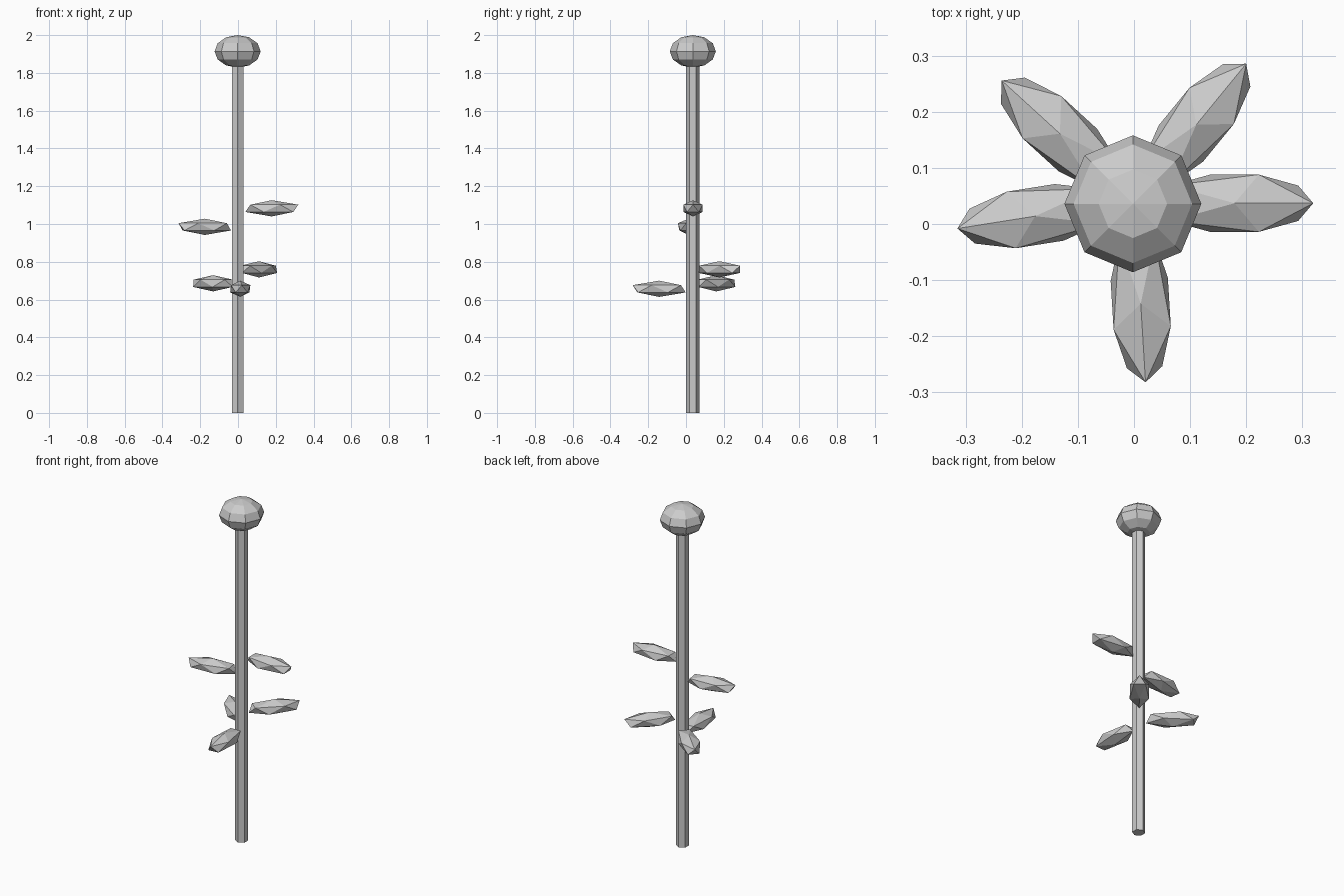
import bpy
from math import radians

cube = bpy.data.objects.get("Cube")
if cube:
    bpy.data.objects.remove(cube, do_unlink=True)

# One plain grey for the whole flower
GREY = (0.6, 0.6, 0.6, 1)
grey = bpy.data.materials.new("plain grey")
grey.use_nodes = True
grey.diffuse_color = GREY
grey.node_tree.nodes["Principled BSDF"].inputs["Base Color"].default_value = GREY

AXIS = (-0.002, 0.036)
HEAD_Z = 1.914


def finish(name, scale=(1, 1, 1)):
    obj = bpy.context.object
    obj.name = name
    obj.scale = scale
    obj.data.materials.append(grey)
    bpy.ops.object.shade_flat()


# Six-sided stem, reaching into the head
bpy.ops.mesh.primitive_cylinder_add(vertices=6, radius=0.035, depth=HEAD_Z,
                                    location=(*AXIS, HEAD_Z / 2))
finish("stem")

# Slightly flattened faceted head
bpy.ops.mesh.primitive_uv_sphere_add(segments=8, ring_count=6, radius=1,
                                     location=(*AXIS, HEAD_Z))
finish("flower_head", (0.122, 0.122, 0.086))

# Leaves: stretched icosahedra pointing outward (centre, heading in degrees)
leaves = {
    "right_back_leaf": ((-0.132, 0.161, 0.686), 137.6),
    "left_back_leaf": ((0.111, 0.177, 0.76), 50.7),
    "front_leaf": ((0.012, -0.142, 0.657), -86.5),
    "right_leaf": ((-0.176, 0.014, 0.985), 189),
    "left_leaf": ((0.179, 0.037, 1.083), 0),
}
for name, (centre, heading) in leaves.items():
    bpy.ops.mesh.primitive_ico_sphere_add(subdivisions=1, radius=1, location=centre,
                                          rotation=(0, 0, radians(heading)))
    finish(name, (0.157, 0.06, 0.043))
